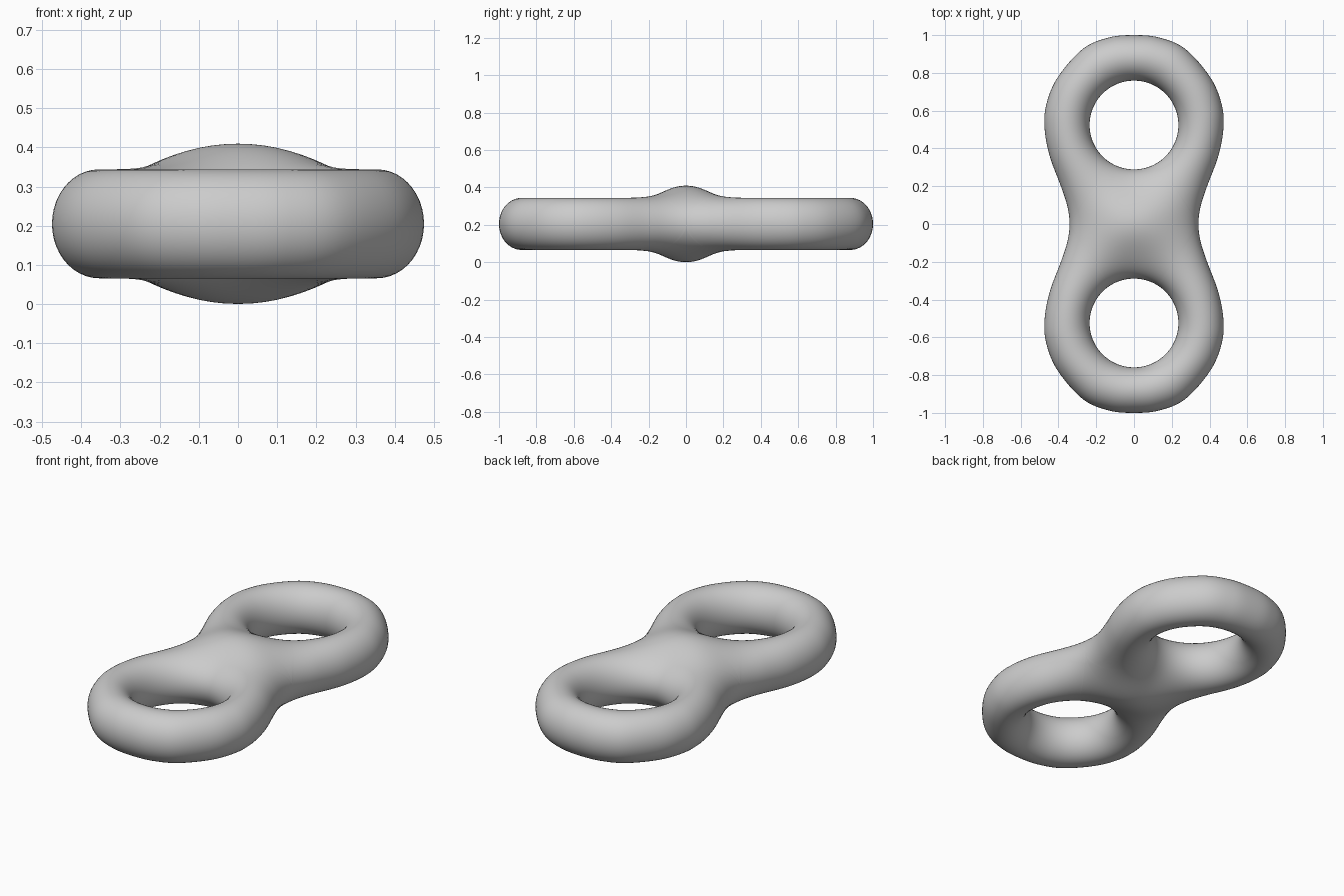
import bpy, bmesh, math
from mathutils import Vector, kdtree

if "Cube" in bpy.data.objects:
    bpy.data.objects.remove(bpy.data.objects["Cube"])

MID, HOLE_Y, HOLE_R = 0.205, 0.524, 0.235
ACROSS = 22

# Right half of the outer outline, from the top centre down to the waist
KNOTS = [(-0.13, 0.99), (0, 1.0), (0.13, 0.988), (0.27, 0.928), (0.405, 0.775), (0.465, 0.63),
         (0.473, 0.5), (0.445, 0.355), (0.387, 0.2), (0.352, 0.09), (0.341, 0), (0.352, -0.09)]


def outline(steps):
    """Smooth curve through the knots."""
    pts = []
    for a, b, c, d in zip(KNOTS, KNOTS[1:], KNOTS[2:], KNOTS[3:]):
        a, b, c, d = map(Vector, (a, b, c, d))
        for i in range(steps):
            t = i / steps
            pts.append(0.5 * (2 * b + (c - a) * t + (2 * a - 5 * b + 4 * c - d) * t * t
                              + (3 * b - a - 3 * c + d) * t ** 3))
    return pts + [Vector(KNOTS[-2])]


dense = outline(300)
tree = kdtree.KDTree(len(dense) * 2)
for i, p in enumerate(dense):
    tree.insert((p.x, p.y, 0), 2 * i)
    tree.insert((p.x, -p.y, 0), 2 * i + 1)
tree.balance()


def half_height(x, y):
    """Rounded thickness between the holes and the outline, swelling at the middle."""
    d1 = max(math.hypot(x, y - HOLE_Y) - HOLE_R, 1e-6)
    d2 = max(math.hypot(x, y + HOLE_Y) - HOLE_R, 1e-6)
    d_in = (d1 ** -4 + d2 ** -4) ** -0.25
    w = max(0, 1 - (x / 0.25) ** 2) ** 2 * max(0, 1 - (y / 0.4) ** 2) ** 2
    d_out = tree.find((math.sqrt(x * x + 0.004 * w), y, 0))[2]
    swell = 0.139 + 0.066 * math.exp(-(x / 0.235) ** 2 - (y / 0.175) ** 2)
    return swell * 2 * math.sqrt(d_in * d_out) / (d_in + d_out)


# One eighth: spokes from the hole edge to the outline, then to the waist line
rim = outline(6)
n_outline = len(rim)
rim += [Vector((0.341 * math.cos(math.pi / 2 * i / 16), 0)) for i in range(1, 17)]
rim[-1].x = 0

bm = bmesh.new()
centre = Vector((0, HOLE_Y))
spokes = []
for k, outer in enumerate(rim):
    inner = centre + (outer - centre).normalized() * HOLE_R
    spoke = []
    for j in range(ACROSS + 1):
        p = inner.lerp(outer, (1 - math.cos(math.pi * j / ACROSS)) / 2)
        edge = j == 0 or (j == ACROSS and k < n_outline)
        x = 0 if k in (0, len(rim) - 1) else p.x
        z = 0 if edge else half_height(abs(x), p.y)
        spoke.append(bm.verts.new((x, p.y, z)))
    spokes.append(spoke)
for a, b in zip(spokes, spokes[1:]):
    for j in range(ACROSS):
        f = bm.faces.new((a[j], a[j + 1], b[j + 1], b[j]))
        f.smooth = True
bmesh.ops.recalc_face_normals(bm, faces=bm.faces)
if sum(f.normal.z for f in bm.faces) < 0:
    bmesh.ops.reverse_faces(bm, faces=bm.faces)

mesh = bpy.data.meshes.new("double_ring")
bm.to_mesh(mesh)
bm.free()
body = bpy.data.objects.new("double_ring", mesh)
bpy.context.collection.objects.link(body)
body.location.z = MID

# Mirror the piece to all sides
mirror = body.modifiers.new("all_sides", 'MIRROR')
mirror.use_axis = (True, True, True)
mirror.merge_threshold = 0.0002
